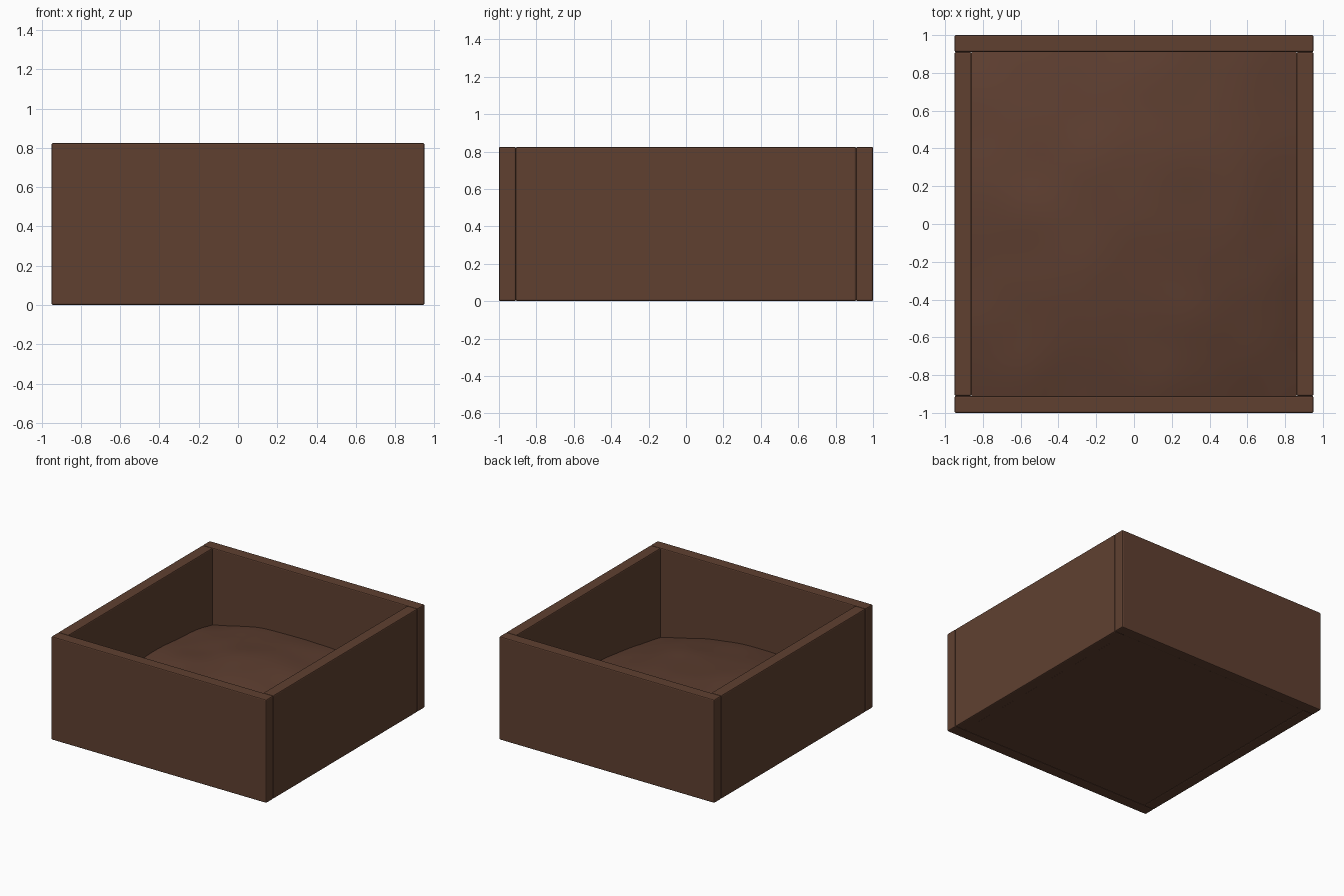
import bpy, bmesh
from mathutils import Vector, noise

cube = bpy.data.objects.get("Cube")
if cube:
    bpy.data.objects.remove(cube, do_unlink=True)


def material(name, colour):
    mat = bpy.data.materials.new(name)
    mat.use_nodes = True
    mat.diffuse_color = (*colour, 1)
    mat.node_tree.nodes["Principled BSDF"].inputs["Base Color"].default_value = (*colour, 1)
    return mat


wood = material("dark brown wood", (0.115, 0.051, 0.030))
earth = material("brown soil", (0.112, 0.049, 0.030))

HALF_X, HALF_Y, HEIGHT, THICK = 0.95, 1.0, 0.825, 0.09
IN_X, IN_Y = HALF_X - THICK, HALF_Y - THICK


def board(name, size, centre, bevel=0.008):
    bm = bmesh.new()
    bmesh.ops.create_cube(bm, size=1)
    bmesh.ops.scale(bm, vec=size, verts=bm.verts)
    if bevel:
        bmesh.ops.bevel(bm, geom=bm.edges[:], offset=bevel, segments=2,
                        profile=0.5, affect='EDGES')
    return finish(bm, name, wood, centre)


def finish(bm, name, mat, centre=(0, 0, 0)):
    mesh = bpy.data.meshes.new(name)
    bm.to_mesh(mesh)
    bm.free()
    mesh.materials.append(mat)
    obj = bpy.data.objects.new(name, mesh)
    obj.location = centre
    bpy.context.collection.objects.link(obj)
    return obj


# End boards span the full width, side boards fit between them
for name, side in (("front", -1), ("back", 1)):
    board(name + "_board", (2 * HALF_X, THICK, HEIGHT),
          (0, side * (HALF_Y - THICK / 2), HEIGHT / 2))
for name, side in (("right", -1), ("left", 1)):
    board(name + "_board", (THICK, 2 * IN_Y, HEIGHT),
          (side * (HALF_X - THICK / 2), 0, HEIGHT / 2))

# Floor panel
board("floor_panel", (2 * IN_X, 2 * IN_Y, 0.06), (0, 0, 0.034), bevel=0)

# Mounded, slightly uneven soil
bm = bmesh.new()
bmesh.ops.create_grid(bm, x_segments=40, y_segments=40, size=1)
for v in bm.verts:
    u, w = v.co.x, v.co.y
    height = 0.37 - 0.12 * u * u - 0.09 * w * w - 0.025 * u + 0.03 * w
    height += 0.012 * noise.noise(Vector((u * 3, w * 3, 0.5)))
    v.co = (u * IN_X, w * IN_Y, height)
for f in bm.faces:
    f.smooth = True
finish(bm, "soil", earth)
